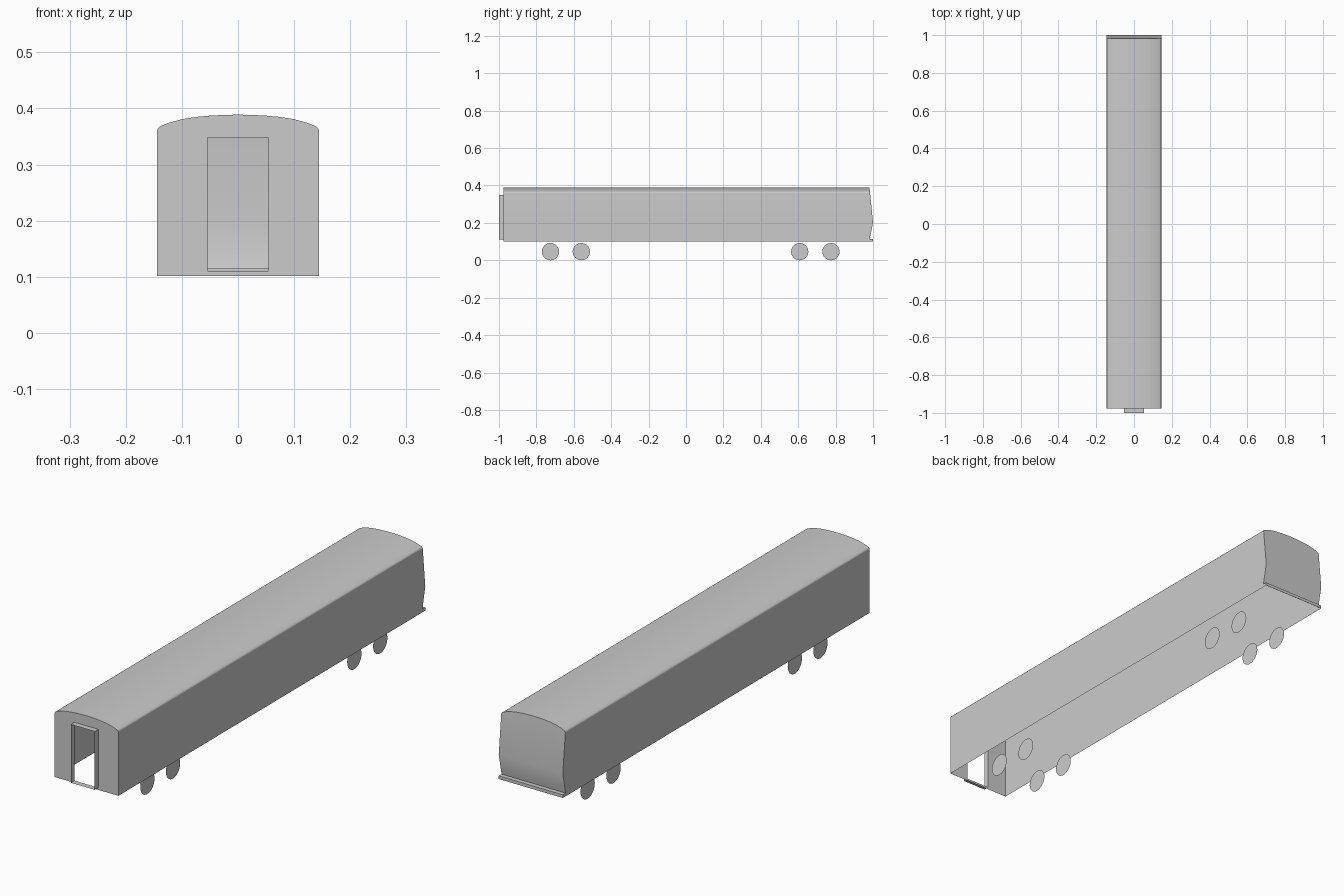
import bpy, bmesh, math

if "Cube" in bpy.data.objects:
    bpy.data.objects.remove(bpy.data.objects["Cube"])

FRONT, KINK_Z, BOTTOM = -0.977, 0.2, 0.101
DOOR_X, DOOR_LOW, DOOR_TOP = 0.054, 0.11, 0.348


def rear_y(z):
    """Upper tail face leans forward above the kink."""
    return 1.0 - 0.1 * (z - KINK_Z)


def make_object(name, faces, mirror=True):
    """Build a mesh from coordinate polygons, weld it, mirror it across x."""
    bm = bmesh.new()
    for pts in faces:
        bm.faces.new([bm.verts.new(p) for p in pts])
    bmesh.ops.remove_doubles(bm, verts=bm.verts, dist=1e-5)
    mesh = bpy.data.meshes.new(name)
    bm.to_mesh(mesh)
    bm.free()
    ob = bpy.data.objects.new(name, mesh)
    bpy.context.collection.objects.link(ob)
    if mirror:
        mod = ob.modifiers.new("Mirror", 'MIRROR')
        mod.merge_threshold = 1e-4
    return ob


# Half cross-section of the roof, from wall top to the centre line
W = 0.1445
roof = [(W, 0.360), (0.1437, 0.3633), (0.141, 0.3665), (0.137, 0.369),
        (0.125, 0.3738), (0.10, 0.3808), (0.075, 0.3848), (0.045, 0.3875), (0, 0.389)]

# Tail profile below the wall top: kink, tuck-in, bumper step
tail = [(rear_y(roof[0][1]), roof[0][1]), (1.0, KINK_Z), (0.982, 0.114),
        (1.0, 0.114), (1.0, BOTTOM)]

# Open-bottomed body shell, right half
faces = []
faces.append([(W, FRONT, roof[0][1]), (W, FRONT, BOTTOM)]
             + [(W, y, z) for y, z in reversed(tail)])
for (x0, z0), (x1, z1) in zip(roof, roof[1:]):
    faces.append([(x0, FRONT, z0), (x0, rear_y(z0), z0),
                  (x1, rear_y(z1), z1), (x1, FRONT, z1)])
# front wall around the doorway
front = [(0, BOTTOM), (W, BOTTOM)] + roof
front += [(0, DOOR_TOP), (DOOR_X, DOOR_TOP), (DOOR_X, DOOR_LOW), (0, DOOR_LOW)]
faces.append([(x, FRONT, z) for x, z in front])
# upper tail face, then the strips down to the bumper
faces.append([(0, 1.0, KINK_Z)] + [(x, rear_y(z), z) for x, z in reversed(roof)]
             + [(W, 1.0, KINK_Z)])
for (y0, z0), (y1, z1) in zip(tail[1:], tail[2:]):
    faces.append([(0, y0, z0), (W, y0, z0), (W, y1, z1), (0, y1, z1)])
body = make_object("carriage_body", faces)
bpy.context.view_layer.objects.active = body
body.select_set(True)
bpy.ops.object.shade_smooth_by_angle(angle=math.radians(30))
body.modifiers.new("WeightedNormal", 'WEIGHTED_NORMAL').keep_sharp = True

# Gangway frame around the front door, right half
frame = [(0, DOOR_LOW), (DOOR_X, DOOR_LOW), (DOOR_X, DOOR_TOP), (0, DOOR_TOP)]
make_object("gangway_frame", [
    [(a, -1.0, b), (c, -1.0, d), (c, FRONT, d), (a, FRONT, b)]
    for (a, b), (c, d) in zip(frame, frame[1:])])

# Flat wheel discs, mirrored to the left side
R, SEG = 0.046, 32
for i, y in enumerate((-0.725, -0.56, 0.608, 0.775)):
    ring = [(0.099, y + R * math.cos(2 * math.pi * k / SEG),
             R + R * math.sin(2 * math.pi * k / SEG)) for k in range(SEG)]
    make_object(f"wheel_pair_{i + 1}", [ring])
